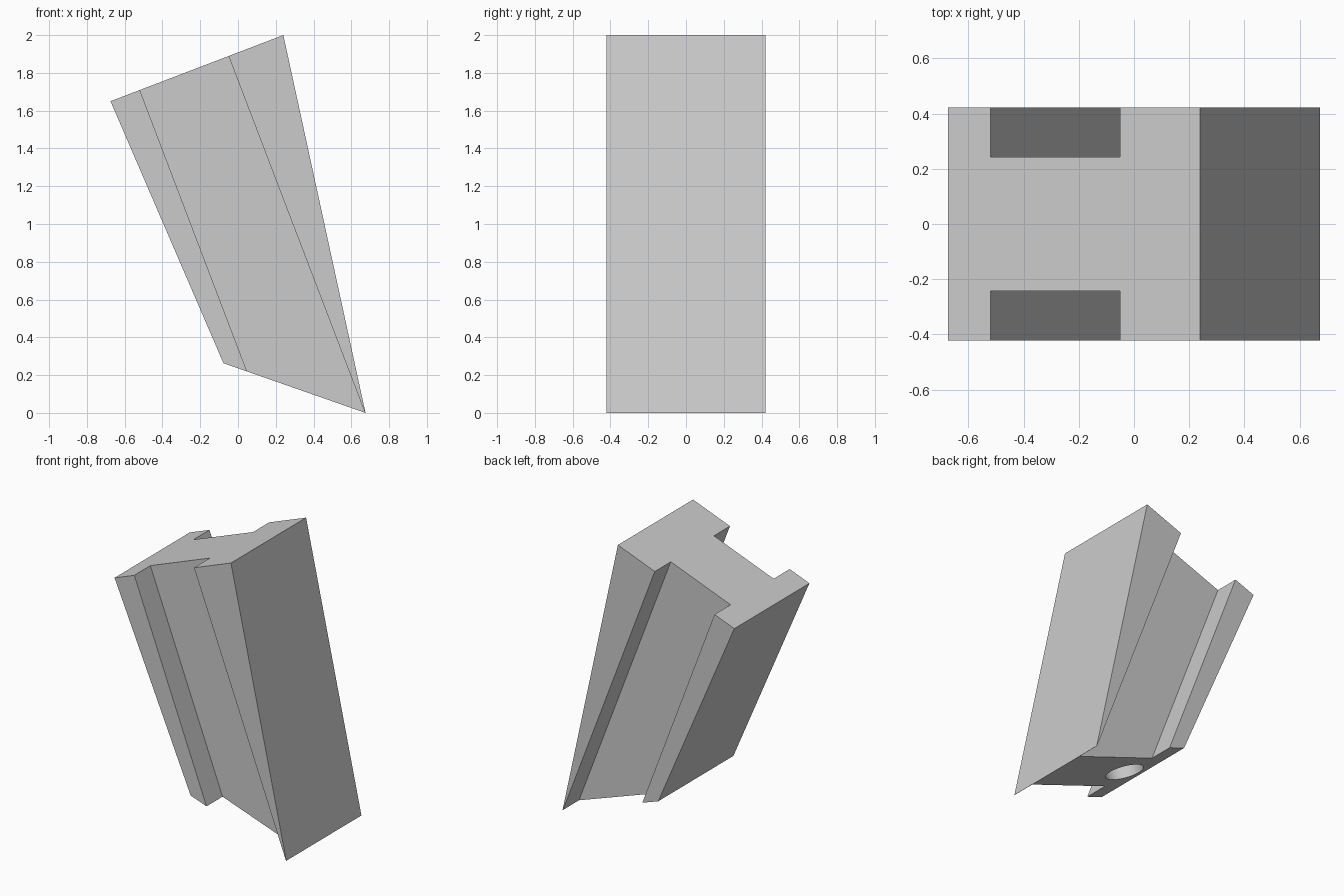
import bpy, bmesh
from mathutils import Vector

if "Cube" in bpy.data.objects:
    bpy.data.objects.remove(bpy.data.objects["Cube"])

grey = bpy.data.materials.new("light grey")
grey.diffuse_color = (0.6, 0.6, 0.6, 1)
grey.use_nodes = True
grey.node_tree.nodes["Principled BSDF"].inputs["Base Color"].default_value = grey.diffuse_color


def prism(name, outline, y0, y1):
    """Extrude an (x, z) outline from y0 to y1."""
    bm = bmesh.new()
    face = bm.faces.new([bm.verts.new((x, y0, z)) for x, z in outline])
    ext = bmesh.ops.extrude_face_region(bm, geom=[face])["geom"]
    bmesh.ops.translate(bm, vec=(0, y1 - y0, 0),
                        verts=[v for v in ext if isinstance(v, bmesh.types.BMVert)])
    bmesh.ops.recalc_face_normals(bm, faces=bm.faces)
    mesh = bpy.data.meshes.new(name)
    bm.to_mesh(mesh)
    bm.free()
    mesh.materials.append(grey)
    ob = bpy.data.objects.new(name, mesh)
    bpy.context.collection.objects.link(ob)
    return ob


def cut(ob, cutter):
    mod = ob.modifiers.new(cutter.name, 'BOOLEAN')
    mod.operation = 'DIFFERENCE'
    mod.solver = 'EXACT'
    mod.object = cutter
    cutter.hide_render = True
    cutter.hide_set(True)


def stretched(low, high, t=0.1):
    """Lengthen a line past both of its ends."""
    low, high = Vector(low), Vector(high)
    return low - (high - low) * t, high + (high - low) * t


# Leaning tapered block
beam = prism("tapered_beam", [(-0.077, 0.263), (0.675, 0), (0.24, 2), (-0.675, 1.65)],
             -0.422, 0.422)

# Grooves on both sides leave a web between two flanges
a0, a1 = stretched((0.048, 0.219), (-0.52, 1.71))
b0, b1 = stretched((0.672, 0.001), (-0.05, 1.889))
for label, side in (("front", -1), ("back", 1)):
    cut(beam, prism(label + "_groove_cutter", [a0, b0, b1, a1], side * 0.242, side * 0.6))

# Blind round hole, square to the lower end
axis = Vector((0.263, 0, 0.752)).normalized()
bpy.ops.mesh.primitive_cylinder_add(
    vertices=48, radius=0.13, depth=0.7, location=(0.082, 0, 0.207),
    rotation=axis.to_track_quat('Z', 'Y').to_euler())
hole = bpy.context.object
hole.name = "hole_cutter"
hole.data.materials.append(grey)
for poly in hole.data.polygons:
    poly.use_smooth = len(poly.vertices) == 4
cut(beam, hole)
